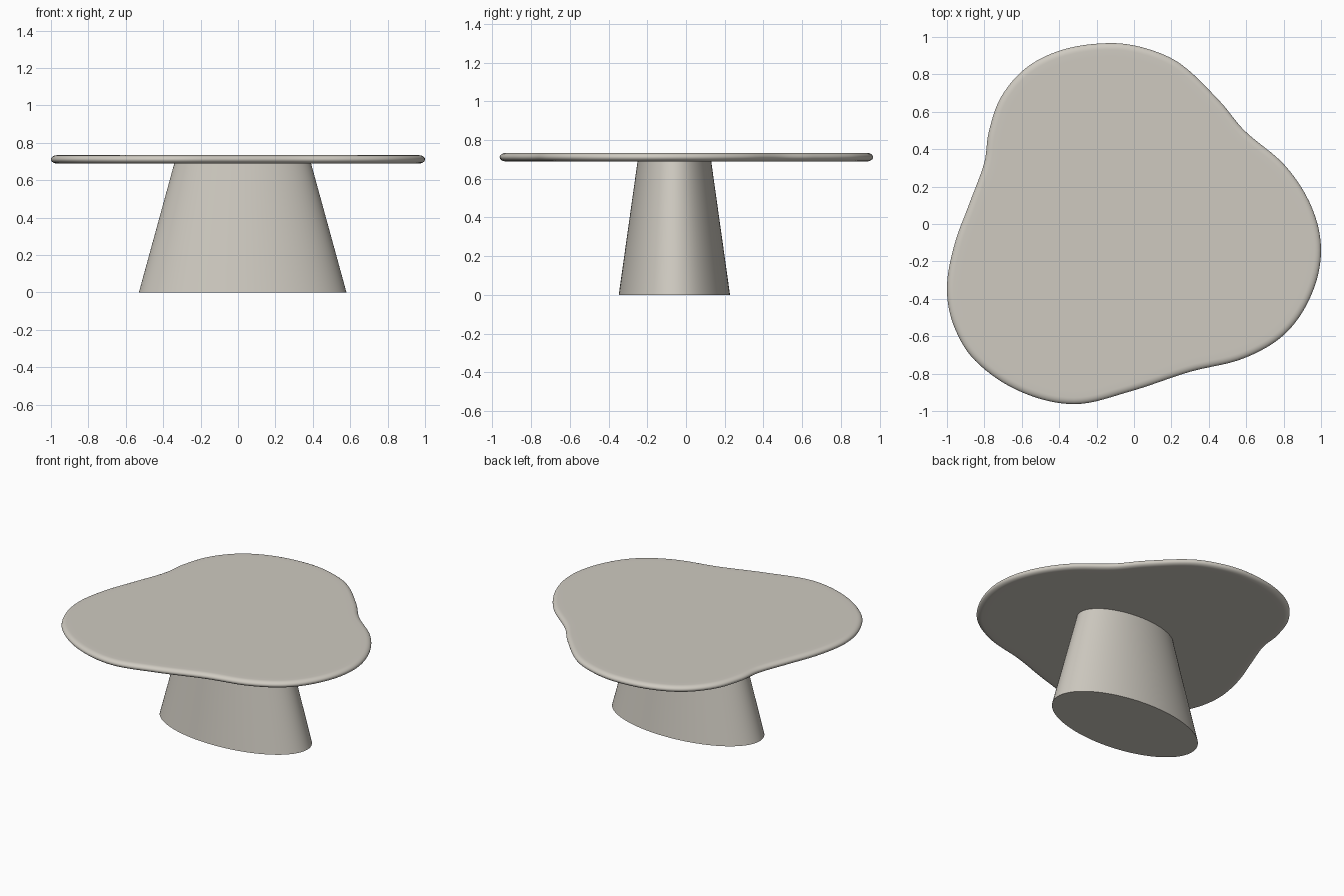
import bpy, bmesh, math
from mathutils import Vector
from mathutils.geometry import interpolate_bezier

if "Cube" in bpy.data.objects:
    bpy.data.objects.remove(bpy.data.objects["Cube"])

stone = bpy.data.materials.new("warm_grey_stone")
stone.diffuse_color = (0.62, 0.59, 0.53, 1)
stone.use_nodes = True
stone.node_tree.nodes["Principled BSDF"].inputs["Base Color"].default_value = stone.diffuse_color


def loft(name, rings):
    """Skin a stack of closed rings and cap both ends."""
    bm = bmesh.new()
    loops = [[bm.verts.new(p) for p in ring] for ring in rings]
    n = len(loops[0])
    for a, b in zip(loops, loops[1:]):
        for i in range(n):
            j = (i + 1) % n
            bm.faces.new((a[i], a[j], b[j], b[i]))
    bm.faces.new(loops[0][::-1])
    bm.faces.new(loops[-1])
    bmesh.ops.recalc_face_normals(bm, faces=bm.faces)
    mesh = bpy.data.meshes.new(name)
    bm.to_mesh(mesh)
    bm.free()
    mesh.materials.append(stone)
    obj = bpy.data.objects.new(name, mesh)
    bpy.context.collection.objects.link(obj)
    bpy.ops.object.select_all(action='DESELECT')
    obj.select_set(True)
    bpy.context.view_layer.objects.active = obj
    bpy.ops.object.shade_smooth_by_angle(angle=math.radians(35))
    return obj


# Pebble-shaped outline of the top, anticlockwise, smoothed through the points
pts = [Vector(p) for p in (
    (1.0, -0.14), (0.95, 0.09), (0.81, 0.31), (0.59, 0.50), (0.46, 0.655),
    (0.25, 0.855), (0.07, 0.937), (-0.12, 0.967), (-0.37, 0.935),
    (-0.57, 0.84), (-0.71, 0.68), (-0.777, 0.49), (-0.80, 0.33),
    (-0.88, 0.11), (-0.96, -0.11), (-1.0, -0.34), (-0.965, -0.54),
    (-0.85, -0.73), (-0.61, -0.895), (-0.32, -0.963), (-0.02, -0.895),
    (0.30, -0.79), (0.59, -0.717), (0.81, -0.585), (0.95, -0.375))]
n = len(pts)


def tangent(i):
    return (pts[(i + 1) % n] - pts[i - 1]).normalized()


outline = []
for i in range(n):
    a, b = pts[i], pts[(i + 1) % n]
    h = (b - a).length / 3
    seg = interpolate_bezier(a, a + tangent(i) * h,
                             b - tangent((i + 1) % n) * h, b, 9)
    outline += [Vector((p[0], p[1])) for p in seg[:-1]]


def inset_ring(d, z):
    ring = []
    m = len(outline)
    for i, p in enumerate(outline):
        t = (outline[(i + 1) % m] - outline[i - 1]).normalized()
        ring.append((p.x - t.y * d, p.y + t.x * d, z))
    return ring


# Table top: slab with a fully rounded rim and flat faces
mid, half, rim = 0.7115, 0.0225, 0.035
profile = [(0.07, mid - half)]
for k in range(13):
    a = -math.pi / 2 + math.pi * k / 12
    profile.append((rim * (1 - math.cos(a)), mid + half * math.sin(a)))
profile.append((0.07, mid + half))
loft("table_top", [inset_ring(d, z) for d, z in profile])

# Pedestal: tapered oval column
def oval(rx, ry, z, sides=96):
    return [(0.025 + rx * math.cos(2 * math.pi * i / sides),
             -0.06 + ry * math.sin(2 * math.pi * i / sides), z)
            for i in range(sides)]


loft("pedestal", [oval(0.555, 0.2875, 0), oval(0.365, 0.19, 0.692)])
